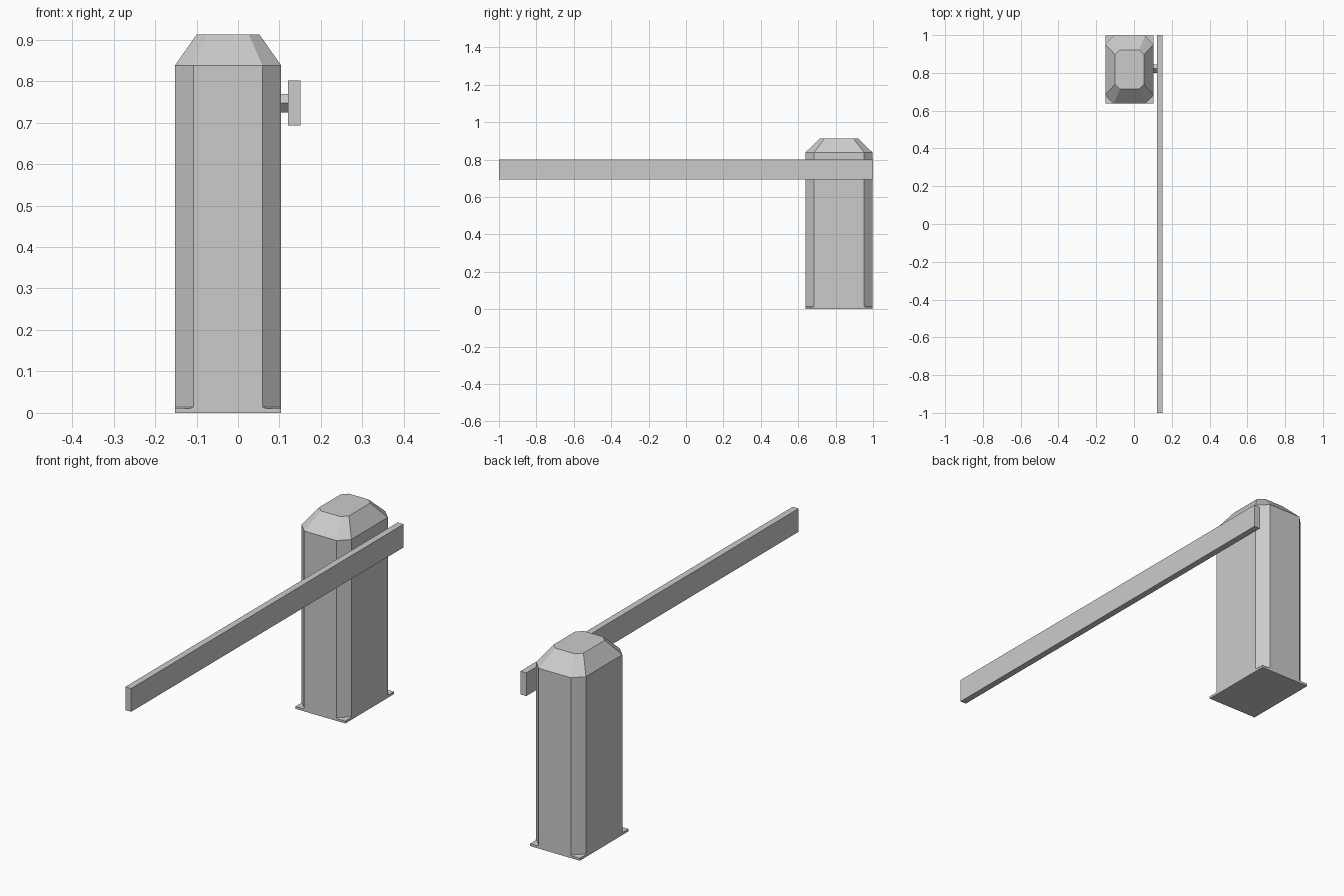
import bpy
import bmesh
import math

cube = bpy.data.objects.get("Cube")
if cube:
    bpy.data.objects.remove(cube, do_unlink=True)

grey = bpy.data.materials.new("light grey")
grey.use_nodes = True
COLOR = (0.6, 0.6, 0.6, 1)
grey.diffuse_color = COLOR
grey.node_tree.nodes["Principled BSDF"].inputs["Base Color"].default_value = COLOR


def finish(bm, name):
    bmesh.ops.recalc_face_normals(bm, faces=bm.faces)
    mesh = bpy.data.meshes.new(name)
    bm.to_mesh(mesh)
    bm.free()
    mesh.materials.append(grey)
    obj = bpy.data.objects.new(name, mesh)
    bpy.context.collection.objects.link(obj)
    return obj


def box(name, low, high):
    bm = bmesh.new()
    bmesh.ops.create_cube(bm, size=1)
    for v in bm.verts:
        v.co = [(a + b) / 2 + c * (b - a) for a, b, c in zip(low, high, v.co)]
    return finish(bm, name)


def chamfered_ring(bm, half_x, half_y, cut, z):
    """Rectangle with cut corners, counter-clockwise."""
    points = []
    for sx, sy in ((1, 1), (-1, 1), (-1, -1), (1, -1)):
        pair = [(sx * half_x, sy * (half_y - cut)), (sx * (half_x - cut), sy * half_y)]
        points += pair if sx * sy > 0 else pair[::-1]
    return [bm.verts.new((x + POST_X, y + POST_Y, z)) for x, y in points]


def loft(name, sections):
    bm = bmesh.new()
    rings = [chamfered_ring(bm, *s) for s in sections]
    for a, b in zip(rings, rings[1:]):
        for i in range(len(a)):
            j = (i + 1) % len(a)
            bm.faces.new((a[i], a[j], b[j], b[i]))
    bm.faces.new(rings[0][::-1])
    bm.faces.new(rings[-1])
    return finish(bm, name)


# Post placement and half sizes
POST_X, POST_Y = -0.024, 0.818
HX, HY = 0.128, 0.179
PLATE = 0.011

# Rectangular foot plate
box("base_plate", (POST_X - HX, POST_Y - HY, 0), (POST_X + HX, POST_Y + HY, PLATE))

# Post with cut corners, a small sloped foot and a tapered cap
loft("post", [
    (HX, HY, 0.037, PLATE),
    (HX, HY, 0.045, 0.014),
    (HX, HY, 0.045, 0.838),
    (0.076, 0.104, 0.026, 0.912),
])

# Four-sided pivot, standing on its edge
bm = bmesh.new()
bmesh.ops.create_cone(bm, cap_ends=True, segments=4, radius1=0.0225, radius2=0.0225, depth=0.03)
for v in bm.verts:
    # snap the corners to the axes
    angle = round(math.atan2(v.co.y, v.co.x) / (math.pi / 2)) * math.pi / 2
    v.co.x, v.co.y = 0.0225 * math.cos(angle), 0.0225 * math.sin(angle)
    v.co = (v.co.z + 0.11, v.co.x + 0.822, v.co.y + 0.747)
finish(bm, "pivot")

# Long barrier arm
box("barrier_arm", (0.121, -1, 0.693), (0.151, 1, 0.801))
